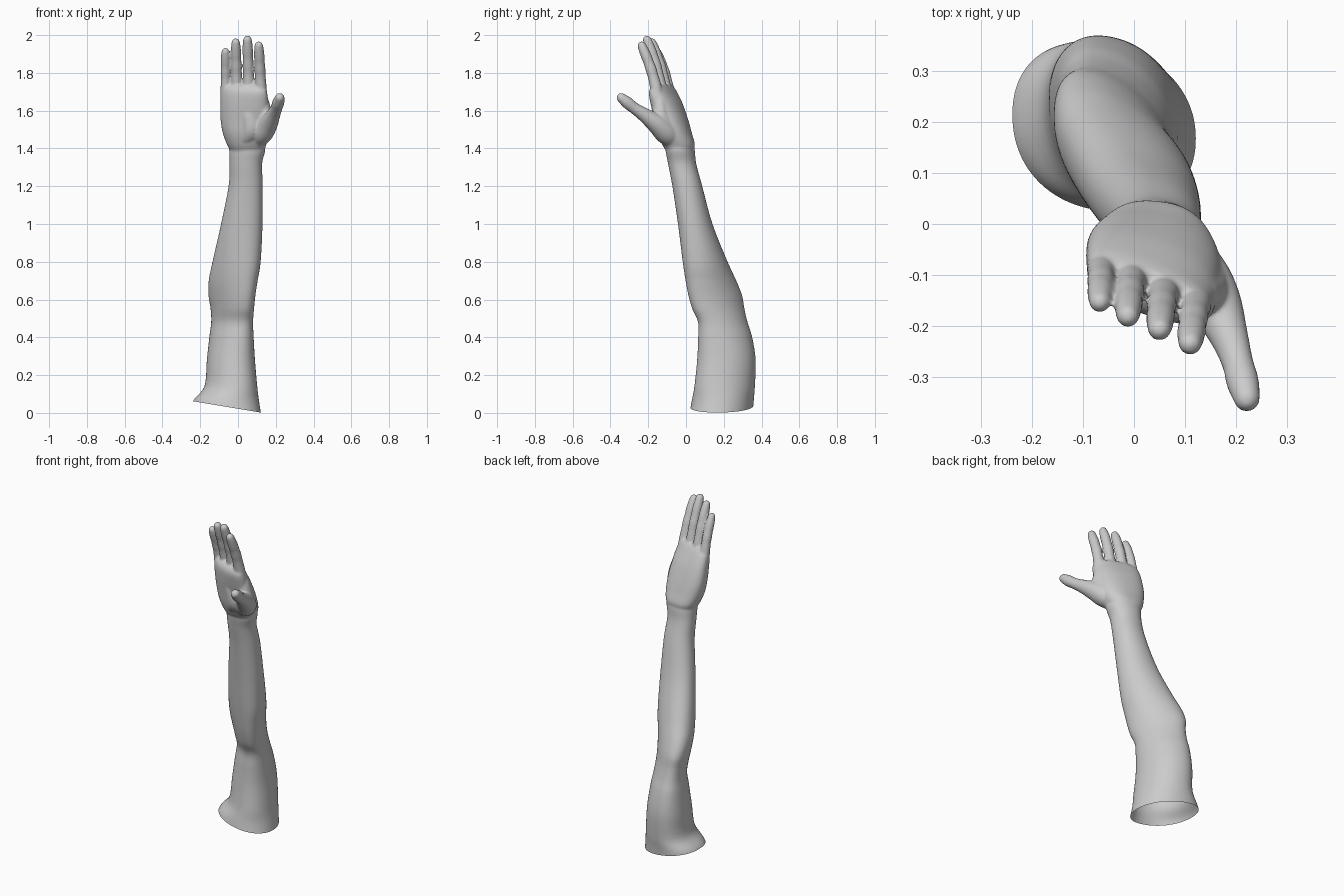
import bpy, bmesh, math
from mathutils import Vector

if "Cube" in bpy.data.objects:
    bpy.data.objects.remove(bpy.data.objects["Cube"], do_unlink=True)

SIDES = 48
bm = bmesh.new()


def loft(rings):
    """Skin a closed tube through a list of point rings."""
    loops = [[bm.verts.new(p) for p in ring] for ring in rings]
    for a, b in zip(loops, loops[1:]):
        for i in range(SIDES):
            j = (i + 1) % SIDES
            bm.faces.new((a[i], a[j], b[j], b[i]))
    bm.faces.new(loops[0][::-1])
    bm.faces.new(loops[-1])


def power(v, e):
    return math.copysign(abs(v) ** e, v)


def section(z, x0, x1, y0, y1, skew, e=0.93):
    """Horizontal rounded outline; skew turns its long axis."""
    ring = []
    for i in range(SIDES):
        t = math.tau * i / SIDES
        c, s = power(math.cos(t), e), power(math.sin(t), e)
        y = skew * c + math.sqrt(1 - skew * skew) * s
        ring.append(((x0 + x1) / 2 + (x1 - x0) / 2 * c,
                     (y0 + y1) / 2 + (y1 - y0) / 2 * y, z))
    return ring


def smooth_rings(rows, steps=5):
    """Catmull-Rom interpolation between profile rows."""
    out = []
    for i in range(len(rows) - 1):
        p = [rows[max(0, min(len(rows) - 1, i + k))] for k in (-1, 0, 1, 2)]
        for n in range(steps):
            t = n / steps
            out.append([0.5 * (2 * b + (c - a) * t + (2 * a - 5 * b + 4 * c - d) * t * t
                               + (3 * b - a - 3 * c + d) * t ** 3)
                        for a, b, c, d in zip(*p)])
    return out + [list(rows[-1])]


def digit(points):
    """Round tapered tube with a domed tip; points are x, y, z, radius."""
    rows = smooth_rings(points)
    centres = [Vector(r[:3]) for r in rows]
    rings = []
    for i, (c, r) in enumerate(zip(centres, rows)):
        d = centres[min(i + 1, len(rows) - 1)] - centres[max(i - 1, 0)]
        u = d.cross(Vector((0, 1, 0.3))).normalized()
        v = d.cross(u).normalized()
        rings.append([c + r[3] * (u * math.cos(math.tau * k / SIDES)
                                  + v * math.sin(math.tau * k / SIDES)) for k in range(SIDES)])
    tip, rad = centres[-1], rows[-1][3]
    axis = (tip - centres[-2]).normalized()
    for a in (0.4, 0.8, 1.15, 1.45):
        rings.append([tip + (p - tip) * math.cos(a) + axis * rad * math.sin(a)
                      for p in rings[len(rows) - 1]])
    loft(rings)


# Upper arm, elbow and forearm: z, x range, y range, skew
arm = [
    (-0.05, -0.27, 0.13, 0.01, 0.35, -0.12),
    (0.06, -0.24, 0.112, 0.03, 0.358, -0.12),
    (0.14, -0.178, 0.102, 0.045, 0.364, -0.18),
    (0.28, -0.165, 0.09, 0.06, 0.368, -0.22),
    (0.40, -0.152, 0.083, 0.066, 0.349, -0.32),
    (0.48, -0.142, 0.08, 0.066, 0.324, -0.42),
    (0.55, -0.145, 0.085, 0.036, 0.307, -0.48),
    (0.62, -0.156, 0.092, 0.016, 0.295, -0.5),
    (0.70, -0.155, 0.104, 0.0, 0.264, -0.45),
    (0.80, -0.135, 0.12, -0.016, 0.219, -0.35),
    (1.00, -0.09, 0.13, -0.042, 0.14, -0.18),
    (1.20, -0.05, 0.131, -0.072, 0.086, -0.08),
    (1.32, -0.045, 0.128, -0.095, 0.054, -0.1),
    (1.40, -0.046, 0.145, -0.108, 0.044, -0.15),
    (1.46, -0.03, 0.12, -0.09, 0.02, -0.2),
]
loft([section(*r) for r in smooth_rings(arm)])

# Palm
palm = [
    (1.38, -0.035, 0.13, -0.1, 0.035, -0.1),
    (1.42, -0.058, 0.15, -0.125, 0.046, -0.12),
    (1.48, -0.08, 0.168, -0.15, 0.03, -0.22),
    (1.55, -0.092, 0.17, -0.165, 0.01, -0.32),
    (1.63, -0.094, 0.163, -0.183, -0.018, -0.43),
    (1.69, -0.092, 0.155, -0.193, -0.046, -0.55),
    (1.72, -0.085, 0.146, -0.185, -0.064, -0.62),
    (1.737, -0.065, 0.125, -0.165, -0.08, -0.68),
]
loft([section(*r, 0.85) for r in smooth_rings(palm)])

# Four fingers: base point, tip point, thickness
fingers = [
    ((-0.063, -0.082, 1.65), (-0.067, -0.153, 1.912), 0.0255),
    ((-0.004, -0.1, 1.66), (-0.012, -0.18, 1.961), 0.0275),
    ((0.06, -0.125, 1.66), (0.05, -0.206, 1.975), 0.028),
    ((0.124, -0.146, 1.65), (0.11, -0.234, 1.944), 0.028),
]
for base, tip, r in fingers:
    base, tip = Vector(base), Vector(tip)
    rows = []
    for t, w in ((0, 1.15), (0.25, 1.12), (0.45, 1.02), (0.58, 1.05), (0.7, 0.98),
                 (0.8, 1.0), (0.92, 0.93), (1, 0.82)):
        p = base.lerp(tip, t)
        p.y += 0.012 * math.sin(math.pi * t)
        rows.append((*p, r * w))
    digit(rows)

# Thumb with its fleshy base
digit([(0.09, -0.06, 1.45, 0.055), (0.125, -0.105, 1.485, 0.062), (0.158, -0.155, 1.53, 0.053),
       (0.186, -0.22, 1.577, 0.038), (0.203, -0.272, 1.612, 0.031),
       (0.213, -0.31, 1.642, 0.032), (0.221, -0.342, 1.668, 0.026)])
# Skin web between thumb and index finger
digit([(0.125, -0.1, 1.5, 0.055), (0.138, -0.13, 1.56, 0.046), (0.13, -0.138, 1.64, 0.036)])
# Fleshy pad across the palm
digit([(0.03, -0.085, 1.45, 0.045), (0.07, -0.115, 1.5, 0.055), (0.06, -0.125, 1.58, 0.05)])

bmesh.ops.recalc_face_normals(bm, faces=bm.faces)
mesh = bpy.data.meshes.new("arm_and_hand")
bm.to_mesh(mesh)
bm.free()
arm_obj = bpy.data.objects.new("arm_and_hand", mesh)
bpy.context.collection.objects.link(arm_obj)
bpy.context.view_layer.objects.active = arm_obj
arm_obj.select_set(True)

# Fuse all parts into one soft skin
remesh = arm_obj.modifiers.new("fuse", "REMESH")
remesh.mode = "VOXEL"
remesh.voxel_size = 0.005
soften = arm_obj.modifiers.new("soften", "SMOOTH")
soften.factor = 0.5
soften.iterations = 14
for name in ("fuse", "soften"):
    bpy.ops.object.modifier_apply(modifier=name)

# Open slanted cut at the shoulder end
bm = bmesh.new()
bm.from_mesh(arm_obj.data)
bmesh.ops.bisect_plane(bm, geom=bm.verts[:] + bm.edges[:] + bm.faces[:],
                       plane_co=(0.12, 0, 0.002), plane_no=(0.167, 0, 1), clear_inner=True)
bm.to_mesh(arm_obj.data)
bm.free()

skin = bpy.data.materials.new("light_grey")
skin.use_nodes = True
skin.diffuse_color = (0.6, 0.6, 0.6, 1)
skin.node_tree.nodes["Principled BSDF"].inputs["Base Color"].default_value = (0.6, 0.6, 0.6, 1)
arm_obj.data.materials.clear()
arm_obj.data.materials.append(skin)
bpy.ops.object.shade_smooth()
